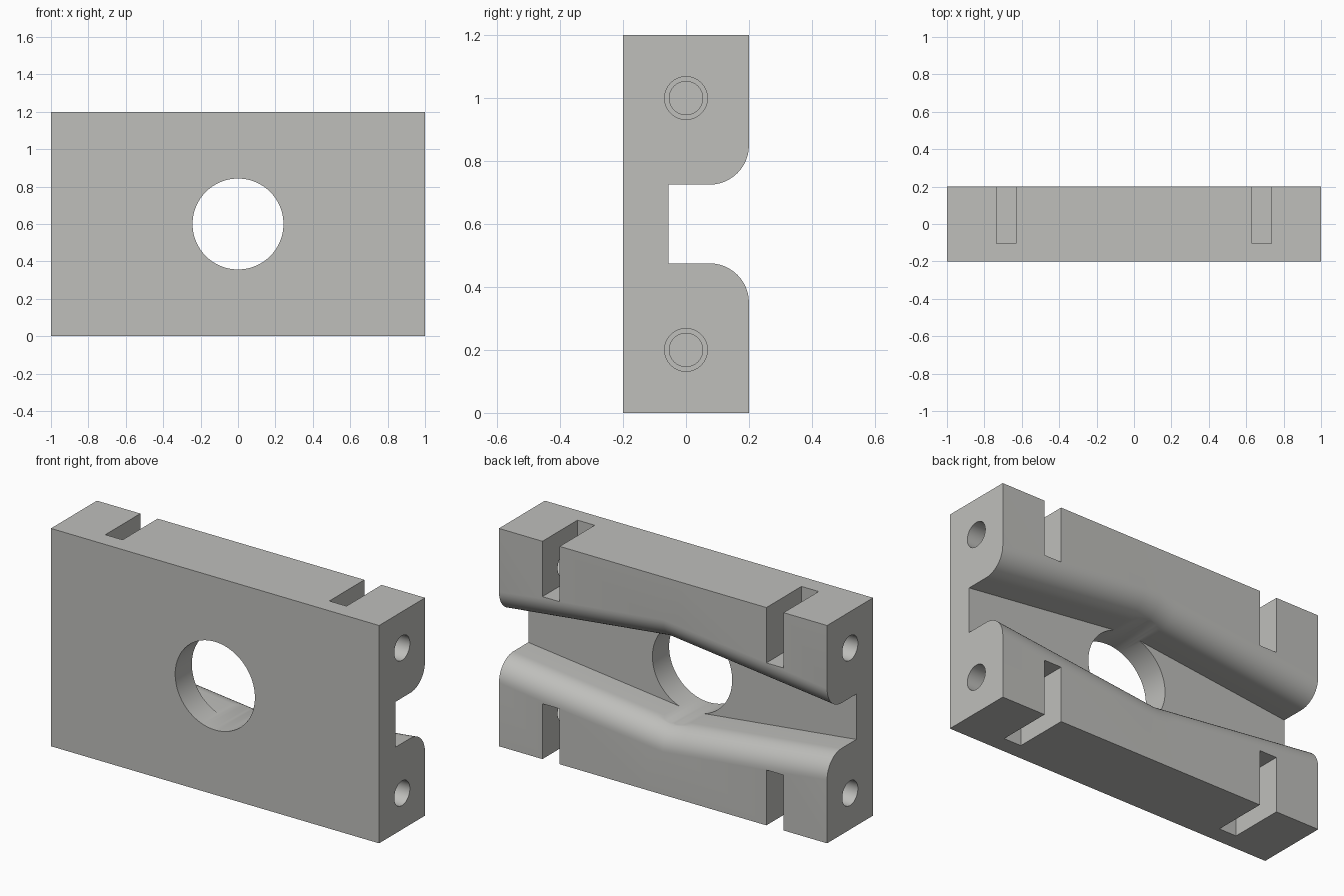
import bpy, bmesh, math
from mathutils import Matrix

if "Cube" in bpy.data.objects:
    bpy.data.objects.remove(bpy.data.objects["Cube"])

grey = bpy.data.materials.new("warm grey metal")
grey.diffuse_color = (0.52, 0.52, 0.50, 1)
grey.use_nodes = True
grey.node_tree.nodes["Principled BSDF"].inputs["Base Color"].default_value = grey.diffuse_color

MID = 0.6             # height of the channel axis
FLOOR = -0.055        # depth of the channel floor
R = 0.125             # rounding of the channel lips


def section(x):
    """Closed outline of the block at x; the channel is widest in the middle."""
    w = 0.239 - 0.114 * abs(x)
    lip = []
    for i in range(13):
        a = math.pi / 2 * i / 12
        lip.append((0.2 - R + R * math.sin(a), w + R * (1 - math.cos(a))))
    lower = [(y, MID - h) for y, h in reversed(lip)]
    upper = [(y, MID + h) for y, h in lip]
    pts = [(-0.2, 0), (0.2, 0)] + lower + [(FLOOR, MID - w), (FLOOR, MID + w)]
    pts += upper + [(0.2, 1.2), (-0.2, 1.2)]
    return [(x, y, z) for y, z in pts]


def finish(bm, name):
    bmesh.ops.recalc_face_normals(bm, faces=bm.faces)
    me = bpy.data.meshes.new(name)
    bm.to_mesh(me)
    bm.free()
    ob = bpy.data.objects.new(name, me)
    bpy.context.collection.objects.link(ob)
    me.materials.append(grey)
    return ob


def box(name, x0, x1, y0, y1, z0, z1):
    bm = bmesh.new()
    m = Matrix.Translation(((x0 + x1) / 2, (y0 + y1) / 2, (z0 + z1) / 2))
    m = m @ Matrix.Diagonal((x1 - x0, y1 - y0, z1 - z0, 1))
    bmesh.ops.create_cube(bm, size=1, matrix=m)
    return finish(bm, name)


def cylinder(name, centre, radius, depth, axis, n):
    bm = bmesh.new()
    m = Matrix.Translation(centre) @ Matrix.Rotation(math.pi / 2, 4, axis)
    bmesh.ops.create_cone(bm, cap_ends=True, segments=n, radius1=radius,
                          radius2=radius, depth=depth, matrix=m)
    return finish(bm, name)


# block with a flared, round-lipped channel across its back
bm = bmesh.new()
rings = [[bm.verts.new(p) for p in section(x)] for x in (-1, -0.1, 0, 0.1, 1)]
n = len(rings[0])
for a, b in zip(rings, rings[1:]):
    for i in range(n):
        j = (i + 1) % n
        bm.faces.new((a[i], a[j], b[j], b[i]))
bm.faces.new(rings[0])
bm.faces.new(rings[-1])
bmesh.ops.recalc_face_normals(bm, faces=bm.faces)
bmesh.ops.dissolve_limit(bm, angle_limit=0.001, verts=[], edges=[
    e for e in bm.edges if all(abs(v.co.z - 0.6) > 0.59 for v in e.verts)])
block = finish(bm, "clamp_block")

# centre bore
cutters = [cylinder("bore_cutter", (0, 0, MID), 0.243, 1, 'X', 96)]
for s in (-1, 1):
    for z, z0, z1 in ((0.2, -0.1, 0.305), (1.0, 0.895, 1.3)):
        # clamp slot, open to the back and to the outer edge
        x0, x1 = sorted((s * 0.63, s * 0.735))
        cutters.append(box("slot_cutter", x0, x1, -0.105, 0.3, z0, z1))
        # clearance hole from the end into the slot
        cutters.append(cylinder("screw_hole_cutter", (s * 0.9, 0, z),
                                0.068, 0.4, 'Y', 48))
        # narrower blind hole beyond the slot
        cutters.append(cylinder("blind_hole_cutter", (s * 0.5, 0, z),
                                0.053, 0.34, 'Y', 48))

bpy.context.view_layer.objects.active = block
block.select_set(True)
for c in cutters:
    c.hide_render = True
    mod = block.modifiers.new("cut", 'BOOLEAN')
    mod.operation = 'DIFFERENCE'
    mod.solver = 'EXACT'
    mod.object = c
    bpy.ops.object.modifier_apply(modifier=mod.name)
for c in cutters:
    bpy.data.objects.remove(c)

bpy.ops.object.shade_smooth_by_angle(angle=math.radians(25))
